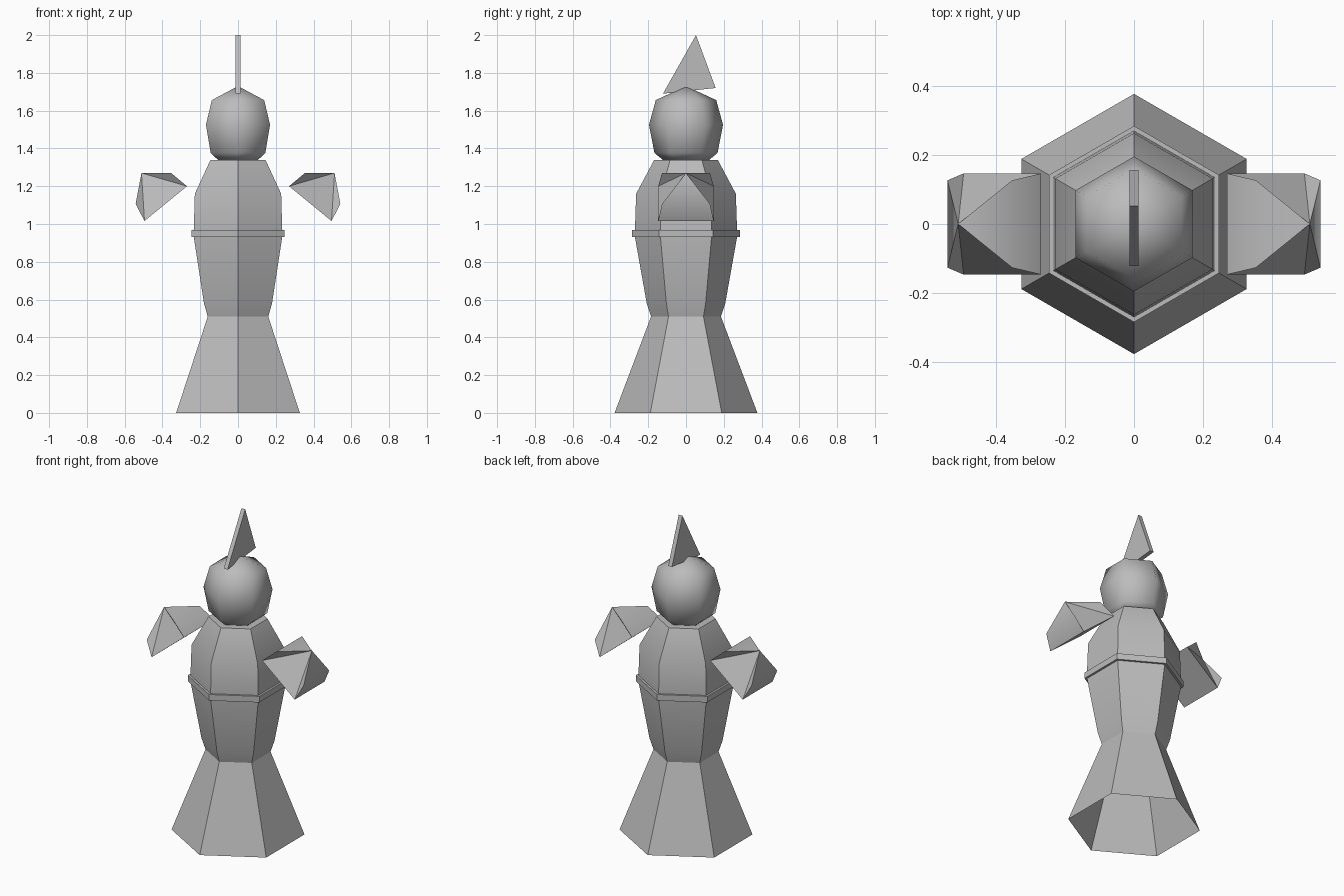
import bpy, bmesh, math

if "Cube" in bpy.data.objects:
    bpy.data.objects.remove(bpy.data.objects["Cube"])

grey = bpy.data.materials.new("plain grey")
grey.diffuse_color = (0.5, 0.5, 0.5, 1)
grey.use_nodes = True
grey.node_tree.nodes["Principled BSDF"].inputs["Base Color"].default_value = grey.diffuse_color


def make(name, verts, faces, angle):
    """Mesh object with outward normals, smooth below the given angle."""
    me = bpy.data.meshes.new(name)
    me.from_pydata(verts, [], faces)
    bm = bmesh.new()
    bm.from_mesh(me)
    bmesh.ops.recalc_face_normals(bm, faces=bm.faces)
    bm.to_mesh(me)
    bm.free()
    me.materials.append(grey)
    ob = bpy.data.objects.new(name, me)
    bpy.context.collection.objects.link(ob)
    bpy.ops.object.select_all(action='DESELECT')
    ob.select_set(True)
    bpy.context.view_layer.objects.active = ob
    bpy.ops.object.shade_smooth_by_angle(angle=math.radians(angle))
    return ob


def hex_lathe(name, profile, angle, bottom=False, top=False, tip=None, loop=False):
    """Six-sided turned shape with corners on the y axis; profile is (radius, z)."""
    verts = [(r * math.sin(i * math.pi / 3), -r * math.cos(i * math.pi / 3), z)
             for r, z in profile for i in range(6)]
    n = len(profile)
    faces = []
    for k in range(n if loop else n - 1):
        a, b = k * 6, (k + 1) % n * 6
        faces += [(a + i, a + (i + 1) % 6, b + (i + 1) % 6, b + i) for i in range(6)]
    last = (n - 1) * 6
    if bottom:
        faces.append(tuple(range(5, -1, -1)))
    if top:
        faces.append(tuple(range(last, last + 6)))
    if tip is not None:
        verts.append((0, 0, tip))
        faces += [(last + i, last + (i + 1) % 6, n * 6) for i in range(6)]
    return make(name, verts, faces, angle)


# Flared skirt (open underneath) running up into the torso
hex_lathe("body", [(0.378, 0), (0.185, 0.51), (0.208, 0.58), (0.272, 0.94),
                   (0.27, 0.98), (0.264, 1.16), (0.168, 1.34)], 30, top=True)

# Belt band
hex_lathe("belt", [(0.268, 0.93), (0.285, 0.93), (0.285, 0.968), (0.268, 0.968)],
          30, loop=True)

# Rounded head
hex_lathe("head", [(0.123, 1.34), (0.167, 1.376), (0.196, 1.525), (0.16, 1.656)],
          80, bottom=True, tip=1.73)

# Thin triangular crest
side = [(-0.122, 1.69), (0.053, 2.0), (0.157, 1.72)]
make("crest", [(x, y, z) for x in (-0.013, 0.013) for y, z in side],
     [(0, 1, 2), (3, 5, 4), (0, 3, 4, 1), (1, 4, 5, 2), (2, 5, 3, 0)], 30)

# Floating shoulder guards, mirrored left and right
rim = [(0.27, 0.147, 1.20), (0.354, 0.127, 1.27),
       (0.542, 0.127, 1.106), (0.495, 0.147, 1.016)]  # inner, top, outer, bottom
for label, s in (("right", 1), ("left", -1)):
    verts = [(s * x, d * y, z) for d in (-1, 1) for x, y, z in rim]
    verts.append((s * 0.511, 0, 1.27))  # peak
    faces = [(0, 1, 5, 4), (1, 8, 5), (8, 2, 6), (2, 3, 7, 6), (0, 4, 7, 3)]
    for o in (0, 4):
        faces += [(8, o + 1, o), (8, o, o + 3), (8, o + 3, o + 2)]
    make("shoulder_guard_" + label, verts, faces, 40)
